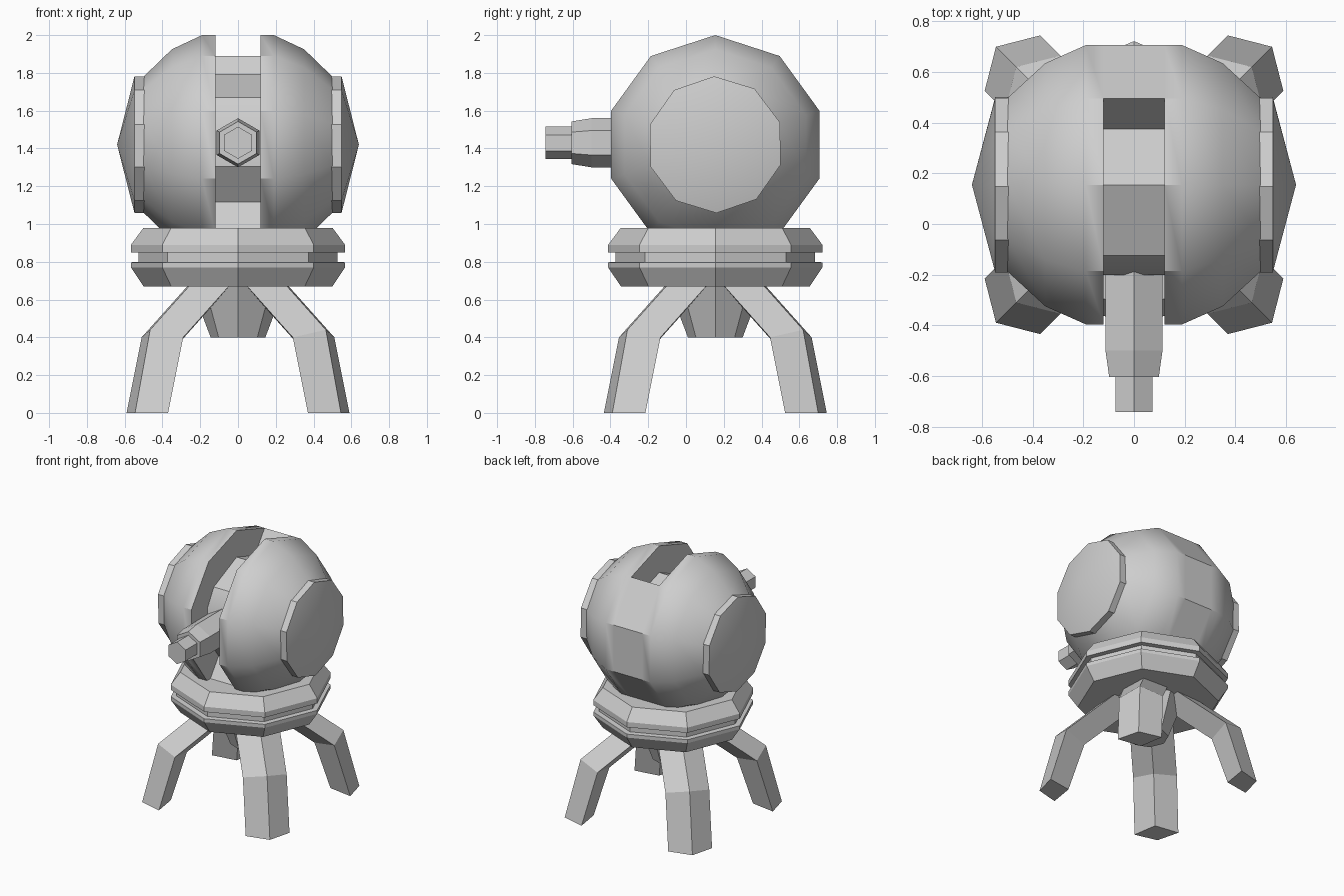
import bpy, bmesh, math

if "Cube" in bpy.data.objects:
    bpy.data.objects.remove(bpy.data.objects["Cube"])

CY, CZ = 0.155, 1.42          # centre of the rotating head
mat = bpy.data.materials.new("light grey")
mat.diffuse_color = (0.62, 0.62, 0.62, 1)
mat.use_nodes = True
mat.node_tree.nodes["Principled BSDF"].inputs["Base Color"].default_value = mat.diffuse_color


def finish(bm, name, smooth=None):
    bmesh.ops.remove_doubles(bm, verts=bm.verts, dist=1e-4)
    bmesh.ops.recalc_face_normals(bm, faces=bm.faces)
    me = bpy.data.meshes.new(name)
    bm.to_mesh(me)
    bm.free()
    me.materials.append(mat)
    ob = bpy.data.objects.new(name, me)
    bpy.context.collection.objects.link(ob)
    if smooth:
        bpy.ops.object.select_all(action='DESELECT')
        ob.select_set(True)
        bpy.context.view_layer.objects.active = ob
        bpy.ops.object.shade_smooth_by_angle(angle=math.radians(smooth))
    return ob


def bridge(bm, a, b, skip=()):
    n = len(a)
    for i in range(n):
        if i not in skip:
            bm.faces.new((a[i], a[(i + 1) % n], b[(i + 1) % n], b[i]))


def loft(name, loops, smooth=None):
    """Skin a stack of point loops and cap both ends."""
    bm = bmesh.new()
    rings = [[bm.verts.new(p) for p in loop] for loop in loops]
    for a, b in zip(rings, rings[1:]):
        bridge(bm, a, b)
    bm.faces.new(rings[0])
    bm.faces.new(rings[-1])
    return finish(bm, name, smooth)


def turn(x, r, deg):
    """Point on a circle about the sideways axis, from the top toward the front."""
    a = math.radians(deg)
    return (x, CY - r * math.sin(a), CZ + r * math.cos(a))


def octagon(r, z):
    return [(r * math.cos(i * math.pi / 4), CY + r * math.sin(i * math.pi / 4), z)
            for i in range(8)]


def hexagon(r, y):
    return [(r * math.sin(i * math.pi / 3), y, 1.43 + r * math.cos(i * math.pi / 3))
            for i in range(6)]


# Head: ten-sided ball with a slot running over the top and down the front
bm = bmesh.new()
half = [(0.12, 0.58), (0.19, 0.58), (0.35, 0.505), (0.50, 0.36)]
stations = [(-x, r) for x, r in reversed(half)] + half
rings = [[bm.verts.new(turn(x, r, i * 36)) for i in range(10)] for x, r in stations]
for k in range(7):
    bridge(bm, rings[k], rings[k + 1], skip=(9, 0, 1, 2, 3) if k == 3 else ())
bm.faces.new(rings[0])
bm.faces.new(rings[-1])
# Slot floor, side walls and end walls
core = [[bm.verts.new(turn(x, 0.375, a)) for a in (-36, 0, 48, 72, 108, 144)]
        for x in (-0.12, 0.12)]
rim = [[rings[k][i] for i in (9, 0, 1, 2, 3, 4)] for k in (3, 4)]
for i in range(5):
    bm.faces.new((core[0][i], core[0][i + 1], core[1][i + 1], core[1][i]))
    for s in (0, 1):
        bm.faces.new((core[s][i], core[s][i + 1], rim[s][i + 1], rim[s][i]))
for i in (0, 5):
    bm.faces.new((core[0][i], core[1][i], rim[1][i], rim[0][i]))
finish(bm, "head", 34)

# Side caps: shallow cones on a short rim
for side, name in ((-1, "left_side_cap"), (1, "right_side_cap")):
    bm = bmesh.new()
    inner, outer = ([bm.verts.new(turn(side * x, 0.362, i * 36 + 1)) for i in range(10)]
                    for x in (0.49, 0.548))
    bridge(bm, inner, outer)
    bm.faces.new(inner)
    tip = bm.verts.new((side * 0.64, CY, CZ))
    for i in range(10):
        bm.faces.new((outer[i], outer[(i + 1) % 10], tip))
    finish(bm, name, 30)

# Barrel: hexagonal sleeve with a thinner muzzle
loft("barrel", [hexagon(r, y) for r, y in
                ((0.13, -0.17), (0.13, -0.50), (0.113, -0.605),
                 (0.085, -0.605), (0.085, -0.743))])

# Base ring with a groove round its middle
loft("base_ring", [octagon(r, z) for r, z in
                   ((0.50, 0.67), (0.567, 0.77), (0.567, 0.797), (0.528, 0.80),
                    (0.528, 0.848), (0.567, 0.85), (0.567, 0.89), (0.50, 0.98))])

# Tapered hub under the ring
loft("hub", [octagon(0.145, 0.40), octagon(0.255, 0.69)])

# Four bent legs on the diagonals
section = [(0.37, 0.59), (0.545, 0.545), (0.59, 0.37), (0.40, 0.40)]
knee_z = (0.40, 0.44, 0.40, 0.36)
foot = [(x, y, 0) for x, y in section]
knee = [(x - 0.08, y - 0.08, z) for (x, y), z in zip(section, knee_z)]
hip = [(x - 0.25, y - 0.25, z + 0.28) for x, y, z in knee]
for sx, h in ((-1, "left"), (1, "right")):
    for sy, v in ((-1, "front"), (1, "back")):
        loft(f"{v}_{h}_leg", [[(sx * x, CY + sy * y, z) for x, y, z in loop]
                              for loop in (foot, knee, hip)])
